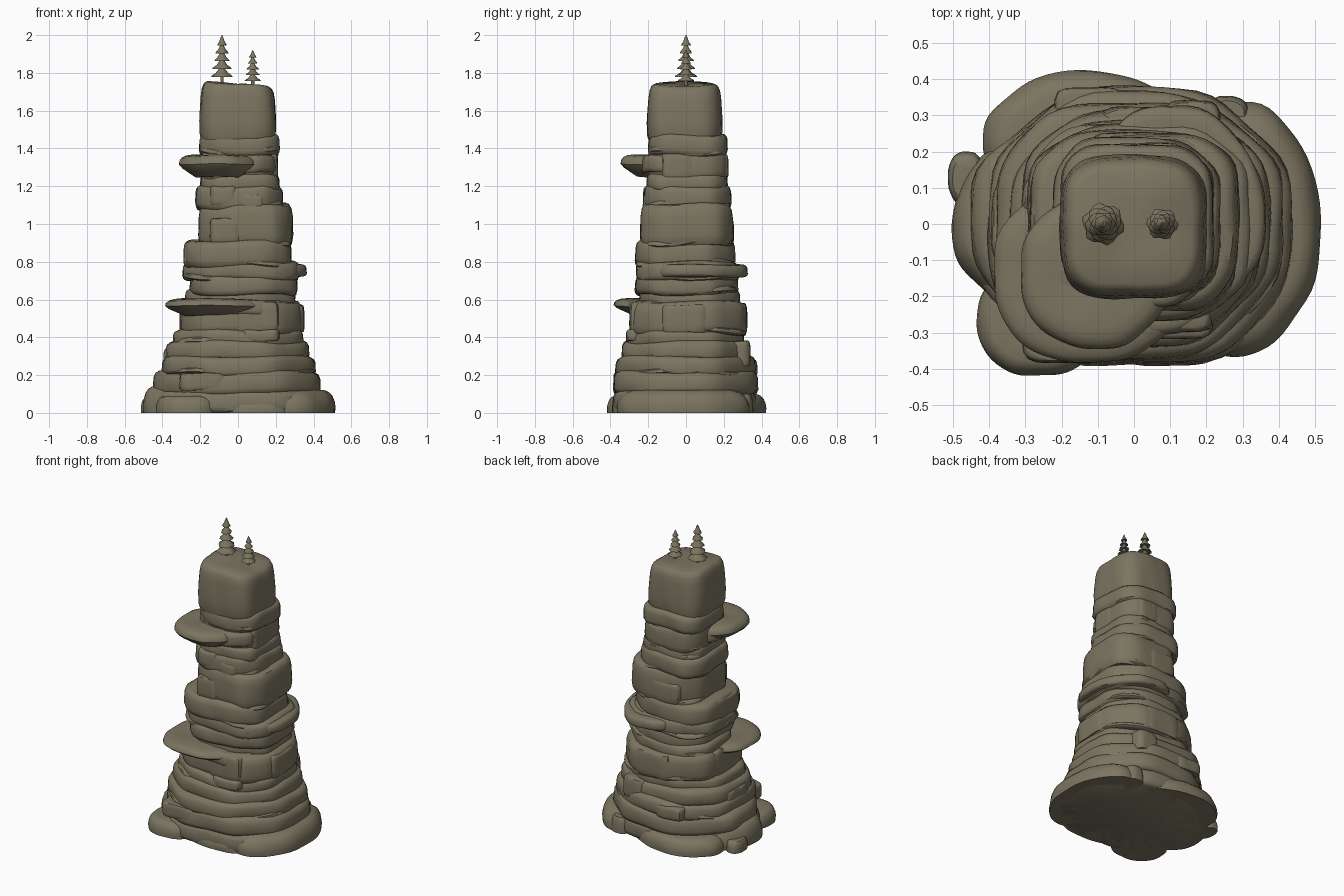
import bpy, bmesh, math, random
from math import sin, cos, pi

random.seed(4)
cube = bpy.data.objects.get("Cube")
if cube:
    bpy.data.objects.remove(cube)

stone = bpy.data.materials.new("olive_stone")
stone.use_nodes = True
colour = (0.2, 0.178, 0.118, 1)
stone.diffuse_color = colour
stone.node_tree.nodes["Principled BSDF"].inputs["Base Color"].default_value = colour

# Side profiles as (height fraction, scale)
ROUND = [(0, .94), (.08, .98), (.25, 1), (.7, .99), (.88, .965), (.97, .92), (1, .85), (1, .45)]
LEDGE = [(0, .6), (.2, .76), (.4, .92), (.58, 1), (.75, .985), (.88, .93), (.96, .84), (1, .7), (1, .4)]
FOOT = [(0, .99), (.25, 1), (.5, .98), (.75, .93), (.92, .85), (1, .75), (1, .4)]
SUMMIT = [(0, .97), (.08, 1), (.3, 1.01), (.5, .995), (.75, .97), (.88, .94), (.96, .89), (1, .8), (1, .4)]


def finish(name, bm, angle=40):
    bmesh.ops.recalc_face_normals(bm, faces=bm.faces)
    mesh = bpy.data.meshes.new(name)
    bm.to_mesh(mesh)
    bm.free()
    obj = bpy.data.objects.new(name, mesh)
    bpy.context.collection.objects.link(obj)
    mesh.materials.append(stone)
    bpy.ops.object.select_all(action='DESELECT')
    obj.select_set(True)
    bpy.context.view_layer.objects.active = obj
    bpy.ops.object.shade_smooth_by_angle(angle=math.radians(angle))


def loft(bm, rings):
    """Skin a list of rings and close both ends with fans."""
    rows = [[bm.verts.new(p) for p in ring] for ring in rings]
    n = len(rows[0])
    for a, b in zip(rows, rows[1:]):
        for i in range(n):
            j = (i + 1) % n
            bm.faces.new((a[i], a[j], b[j], b[i]))
    for row in (rows[0], rows[-1]):
        mid = sum((v.co for v in row), row[0].co * 0) / n
        hub = bm.verts.new(mid)
        for i in range(n):
            bm.faces.new((row[i], row[(i + 1) % n], hub))


def slab(name, z, x, y, k=0.76, power=16, profile=ROUND, wobble=0.006, tilt=0, n=64):
    """Rounded, chamfered rock slab filling the given z, x and y ranges."""
    cx, cy = sum(x) / 2, sum(y) / 2
    hx, hy = (x[1] - x[0]) / 2, (y[1] - y[0]) / 2
    planes = [(i * pi / 2, 1) for i in range(4)]
    planes += [(pi / 4 + i * pi / 2 + random.uniform(-.12, .12),
                1.414 * k * random.uniform(.96, 1.05)) for i in range(4)]
    phase = random.uniform(0, 6)
    rings = []
    for t, scale in profile:
        ring = []
        for i in range(n):
            a = 2 * pi * i / n
            r = sum(max(0, cos(a - d) / h) ** power for d, h in planes) ** (-1 / power)
            r *= scale * (1 + .008 * sin(5 * a + phase + 2 * t) + .005 * sin(11 * a - phase + 4 * t))
            px, py = cx + hx * r * cos(a), cy + hy * r * sin(a)
            pz = z[0] + t * (z[1] - z[0]) + wobble * sin(3 * a + phase) + tilt * t * (px - cx)
            ring.append((px, py, max(0, pz)))
        rings.append(ring)
    bm = bmesh.new()
    loft(bm, rings)
    finish(name, bm)


# Main strata: top height, then x and y extents
strata = [
    (.11, -.47, .48, -.39, .37), (.21, -.45, .44, -.385, .38), (.29, -.40, .415, -.375, .37),
    (.37, -.385, .375, -.34, .335), (.43, -.345, .345, -.315, .31), (.58, -.305, .345, -.295, .32),
    (.64, -.28, .305, -.25, .285), (.72, -.255, .315, -.27, .275), (.79, -.295, .325, -.265, .28),
    (.90, -.285, .285, -.27, .26), (1.095, -.21, .29, -.24, .25),
    (1.19, -.225, .24, -.225, .24), (1.25, -.20, .22, -.21, .22), (1.38, -.20, .21, -.20, .22),
    (1.46, -.205, .22, -.20, .22)]
base = 0
for i, (top, x0, x1, y0, y1) in enumerate(strata):
    slab(f"stratum_{i + 1}", (max(0, base - .015), top + .012), (x0, x1), (y0, y1),
         k=.705 + .0085 * i, wobble=.006 if i else 0)
    # thin weathered seam tucked between the thicker layers
    if i > 1:
        slab(f"seam_{i + 1}", (base - .012, base + .022), (x0 + .004, x1 - .006),
             (y0 + .006, y1 - .004), k=.715 + .0085 * i, wobble=.012)
    base = top
slab("summit_block", (1.45, 1.742), (-.202, .2), (-.205, .19), k=.82, power=11, tilt=-.07,
     wobble=.004, profile=SUMMIT)

# Boulders and lobes spreading around the foot
foot = [
    ("right_foot", .12, (.05, .515), (-.37, .34), .72),
    ("left_foot", .14, (-.505, -.1), (-.22, .22), .72),
    ("back_left_foot", .10, (-.42, .17), (.02, .425), .72),
    ("front_left_foot", .09, (-.435, -.1), (-.42, -.1), .74),
    ("front_foot", .08, (-.2, .36), (-.395, 0), .72),
    ("left_pebble", .07, (-.515, -.41), (.05, .2), .74),
    ("back_right_pebble", .1, (.2, .32), (.24, .355), .74)]
for name, top, x, y, k in foot:
    slab(name, (0, top), x, y, k=k, power=10, wobble=0, profile=FOOT)

# Fractured blocks standing slightly proud of the faces
blocks = [
    ((.12, .21), (-.31, -.06), (-.385, -.2)), ((.43, .585), (-.03, .22), (-.30, -.1)),
    ((.43, .57), (.2, .352), (-.13, .12)), ((.4, .59), (-.31, -.15), (-.12, .14)),
    ((.38, .44), (.02, .22), (-.318, -.1)), ((.78, .9), (-.288, -.16), (-.16, .08)),
    ((.9, 1.03), (-.15, .02), (-.243, -.05)), ((1.1, 1.2), (-.15, .0), (-.227, 0)),
    ((1.08, 1.16), (0, .14), (-.228, 0)), ((1.24, 1.38), (.05, .212), (-.13, .05)),
    ((.25, .38), (.08, .24), (.15, .342)), ((.42, .58), (-.1, .17), (.1, .324)),
    ((.2, .28), (-.22, -.02), (.15, .378)), ((.9, 1.03), (-.12, .1), (.05, .254)),
    ((.22, .34), (-.395, -.2), (-.12, .12)), ((1.25, 1.37), (-.02, .14), (.05, .225))]
for i, (z, x, y) in enumerate(blocks):
    slab(f"fractured_block_{i + 1}", z, x, y, k=.9, power=14, wobble=.003, n=40)

# Overhanging ledges
slab("upper_ledge", (1.25, 1.365), (-.315, .11), (-.35, .08), k=.71, power=9, profile=LEDGE, wobble=.003)
slab("upper_ledge_root", (1.27, 1.36), (-.24, .2), (-.235, .1), k=.78)
slab("lower_ledge", (.515, .605), (-.39, .15), (-.385, .12), k=.72, power=9, profile=LEDGE, wobble=.003)
slab("lower_ledge_root", (.52, .6), (-.3, .25), (-.305, .1), k=.78)
slab("side_ledge", (.72, .785), (-.16, .365), (-.25, .33), k=.69, power=10, wobble=.003)


# Conifers: trunk with drooping, ragged tiers
def conifer(name, x, z, height, radius, tiers):
    bm = bmesh.new()
    n = 18

    def ring(r, h, rag=0):
        pts = []
        for i in range(n):
            q = r * (1 + rag * sin(2.1 * i + h * 90))
            pts.append((x + q * cos(2 * pi * i / n), q * sin(2 * pi * i / n), z + h))
        return pts
    loft(bm, [ring(.009, -.02), ring(.007, height * .5), ring(.002, height)])
    step = height * .82 / tiers
    for t in range(tiers):
        h = height * .13 + t * step
        r = radius * (1 - .72 * t / tiers)
        loft(bm, [ring(r * .3, h + step * .12), ring(r, h, .1), ring(r * .95, h + step * .18, .08),
                  ring(r * .6, h + step * .5), ring(r * .25, h + step * 1.1)])
    finish(name, bm, 50)


conifer("tall_conifer", -.085, 1.745, .255, .056, 5)
conifer("small_conifer", .078, 1.732, .19, .042, 5)
